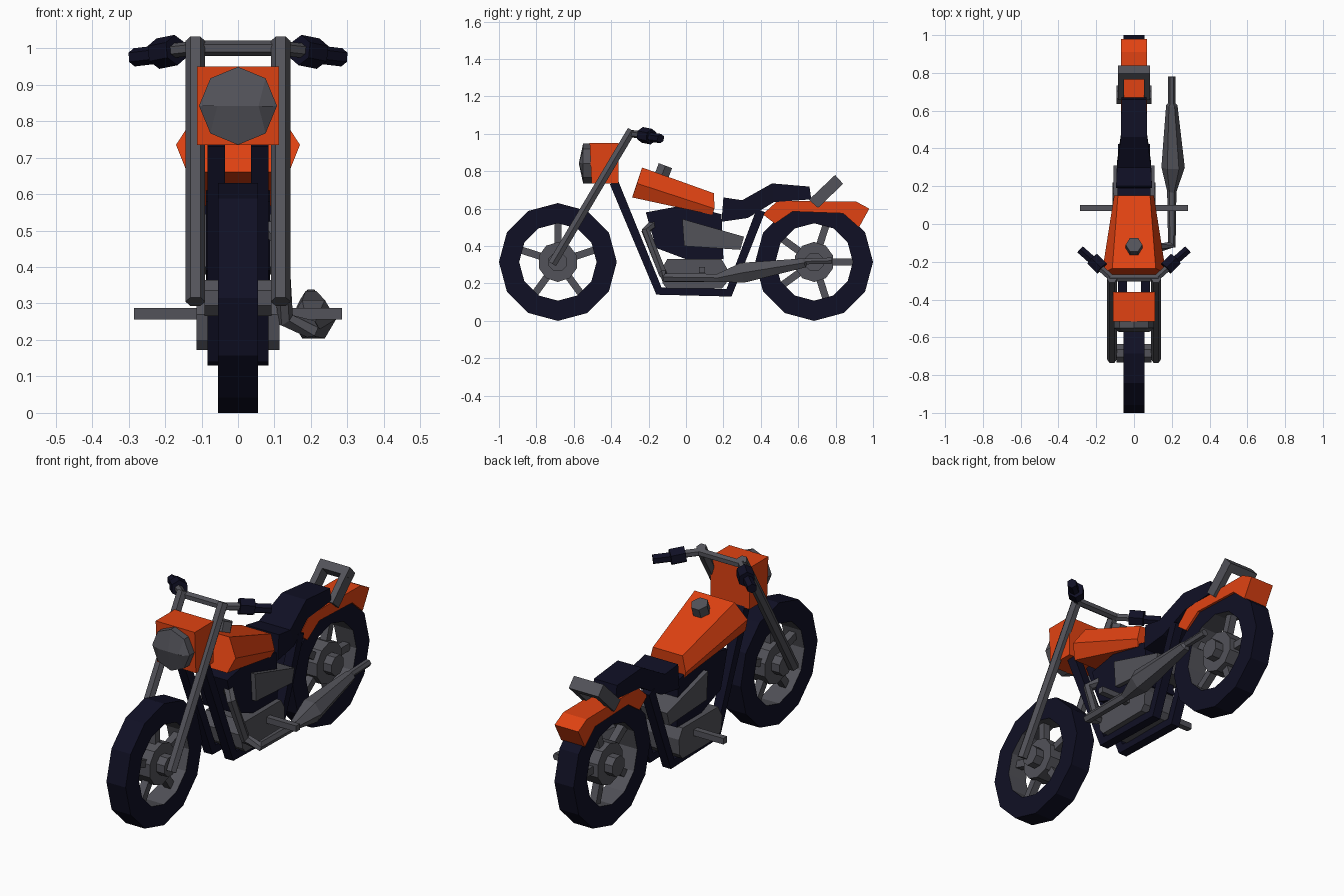
import bpy, bmesh
from math import sin, cos, pi, radians
from mathutils import Vector

if "Cube" in bpy.data.objects:
    bpy.data.objects.remove(bpy.data.objects["Cube"], do_unlink=True)


def material(name, rgb):
    m = bpy.data.materials.new(name)
    m.use_nodes = True
    m.diffuse_color = (*rgb, 1)
    m.node_tree.nodes["Principled BSDF"].inputs["Base Color"].default_value = (*rgb, 1)
    return m


ORANGE = material("orange paint", (0.75, 0.055, 0.006))
BLACK = material("navy black", (0.005, 0.005, 0.018))
METAL = material("grey metal", (0.085, 0.085, 0.1))


def finish(name, bm, *mats):
    bmesh.ops.recalc_face_normals(bm, faces=bm.faces)
    me = bpy.data.meshes.new(name)
    bm.to_mesh(me)
    bm.free()
    for m in mats:
        me.materials.append(m)
    ob = bpy.data.objects.new(name, me)
    bpy.context.collection.objects.link(ob)
    return ob


def loft(name, rings, mat):
    """Skin a list of equal-sized rings and cap both ends."""
    bm = bmesh.new()
    rows = [[bm.verts.new(p) for p in ring] for ring in rings]
    n = len(rows[0])
    for a, b in zip(rows, rows[1:]):
        for i in range(n):
            j = (i + 1) % n
            bm.faces.new((a[i], a[j], b[j], b[i]))
    bm.faces.new(rows[0])
    bm.faces.new(rows[-1][::-1])
    return finish(name, bm, mat)


def slab(name, sections, mat, cx=0):
    """Sections are (top y, top z, bottom y, bottom z, half width)."""
    return loft(name, [[(cx - w, yt, zt), (cx + w, yt, zt), (cx + w, yb, zb), (cx - w, yb, zb)]
                       for yt, zt, yb, zb, w in sections], mat)


def tube(name, points, radii, mat, sides=6, phase=0.0):
    pts = [Vector(p) for p in points]
    if not isinstance(radii, (list, tuple)):
        radii = [radii] * len(pts)
    span = (pts[-1] - pts[0]).normalized()
    ref = Vector((0, 0, 1)) if abs(span.x) > 0.6 else Vector((1, 0, 0))
    rings = []
    for k, p in enumerate(pts):
        t = Vector()
        if k > 0:
            t += (p - pts[k - 1]).normalized()
        if k < len(pts) - 1:
            t += (pts[k + 1] - p).normalized()
        t.normalize()
        u = (ref - t * ref.dot(t)).normalized()
        v = t.cross(u)
        angles = [phase + 2 * pi * i / sides for i in range(sides)]
        rings.append([p + radii[k] * (u * cos(a) + v * sin(a)) for a in angles])
    return loft(name, rings, mat)


# Wheels: tyre ring with metal inner face, hub, boss and five spokes
def wheel(name, y, first_spoke):
    z, outer, inner, half = 0.315, 0.315, 0.207, 0.055
    bm = bmesh.new()
    rows = []
    for i in range(12):
        a = 2 * pi * i / 12
        rows.append([bm.verts.new((x, y + r * cos(a), z + r * sin(a)))
                     for x, r in ((-half, outer), (half, outer), (half, inner), (-half, inner))])
    for i in range(12):
        a, b = rows[i], rows[(i + 1) % 12]
        for j in range(4):
            f = bm.faces.new((a[j], a[(j + 1) % 4], b[(j + 1) % 4], b[j]))
            f.material_index = 1 if j == 2 else 0
    finish(name + "_tyre", bm, BLACK, METAL)
    tube(name + "_hub", [(-0.045, y, z), (0.045, y, z)], 0.107, METAL, 10)
    tube(name + "_axle_boss", [(-0.092, y, z), (0.092, y, z)], 0.053, METAL, 8, pi / 8)
    for i in range(5):
        a = radians(first_spoke + 72 * i)
        tube(f"{name}_spoke_{i + 1}", [(0, y + r * cos(a), z + r * sin(a)) for r in (0.08, 0.215)],
             0.027, METAL, 4, pi / 4)


wheel("front_wheel", -0.685, 90)
wheel("rear_wheel", 0.685, 0)

# Mirrored parts
for s, side in ((1, "left"), (-1, "right")):
    tube(side + "_fork", [(s * 0.117, -0.715, 0.305), (s * 0.117, -0.29, 1.02)], 0.027, METAL)
    tube(side + "_frame_tube",
         [(s * 0.06, -0.385, 0.74), (s * 0.06, -0.145, 0.16), (s * 0.06, 0.23, 0.15),
          (s * 0.06, 0.4, 0.59)], 0.034, BLACK, 4, pi / 4)
    tube(side + "_handlebar_end", [(s * 0.12, -0.285, 1.0), (s * 0.21, -0.205, 0.99)], 0.02, METAL)
    tube(side + "_lever_block", [(s * 0.17, -0.235, 0.995), (s * 0.22, -0.185, 0.985)],
         0.042, BLACK)
    tube(side + "_grip", [(s * 0.2, -0.21, 0.985), (s * 0.285, -0.135, 0.975)], 0.025, BLACK)
    tube(side + "_footpeg", [(s * 0.1, 0.085, 0.272), (s * 0.285, 0.085, 0.272)], 0.022, METAL,
         4, pi / 4)
    slab(side + "_backrest_leg", [(0.657, 0.647, 0.706, 0.604, 0.016),
                                  (0.797, 0.78, 0.84, 0.733, 0.016)], METAL, s * 0.068)

slab("backrest_crossbar", [(0.765, 0.75, 0.808, 0.703, 0.085),
                           (0.797, 0.78, 0.84, 0.733, 0.085)], METAL)
tube("handlebar", [(-0.13, -0.285, 1.0), (0.13, -0.285, 1.0)], 0.021, METAL)

# Headlight with stepped lens
slab("headlight_housing", [(-0.515, 0.95, -0.505, 0.735, 0.112),
                           (-0.36, 0.95, -0.36, 0.735, 0.112)], ORANGE)
tube("headlight", [(0, y, 0.842) for y in (-0.48, -0.55, -0.573, -0.555)],
     [0.107, 0.107, 0.08, 0.06], METAL, 8)


# Fuel tank: hexagonal section tapering to the back
def tank_ring(top, mid, low):
    return [(-top[0], *top[1:]), top, mid, low, (-low[0], *low[1:]), (-mid[0], *mid[1:])]


loft("fuel_tank", [tank_ring((0.115, -0.235, 0.82), (0.17, -0.262, 0.735), (0.14, -0.288, 0.66)),
                   tank_ring((0.085, 0.15, 0.682), (0.105, 0.152, 0.6), (0.09, 0.14, 0.567))],
     ORANGE)
tube("fuel_cap", [(0, -0.14, 0.75), (0, -0.11, 0.83)], 0.044, METAL)

# Engine
slab("front_cylinder", [(-0.215, 0.58, -0.16, 0.39, 0.088), (0.0, 0.62, 0.0, 0.33, 0.088)], BLACK)
slab("rear_cylinder", [(0.0, 0.62, 0.0, 0.33, 0.088), (0.19, 0.57, 0.2, 0.33, 0.088)], BLACK)
slab("engine_cover", [(-0.02, 0.545, -0.01, 0.4, 0.112), (0.31, 0.45, 0.29, 0.38, 0.108)], METAL)
slab("crankcase", [(-0.135, 0.27, -0.125, 0.2, 0.114), (-0.1, 0.33, -0.1, 0.172, 0.114),
                   (0.19, 0.33, 0.19, 0.172, 0.114), (0.22, 0.28, 0.215, 0.2, 0.114)], METAL)

# Exhaust on one side only
tube("exhaust_pipe", [(0.07, -0.18, 0.515), (0.115, -0.215, 0.48), (0.13, -0.125, 0.255),
                      (0.2, -0.11, 0.23), (0.2, 0.2, 0.23)], 0.025, METAL)
tube("muffler", [(0.2, 0.17, 0.23), (0.207, 0.3, 0.257), (0.2, 0.63, 0.31), (0.2, 0.64, 0.318),
                 (0.2, 0.78, 0.322)], [0.024, 0.062, 0.03, 0.019, 0.019], METAL)

# Seat and rear fender
slab("seat", [(0.2, 0.66, 0.19, 0.53, 0.095), (0.3, 0.645, 0.33, 0.55, 0.09),
              (0.46, 0.735, 0.47, 0.635, 0.07), (0.66, 0.718, 0.67, 0.65, 0.066)], BLACK)
slab("rear_fender", [(0.41, 0.57, 0.475, 0.52, 0.066), (0.49, 0.642, 0.57, 0.585, 0.068),
                     (0.91, 0.638, 0.84, 0.575, 0.068), (0.98, 0.6, 0.925, 0.5, 0.068)], ORANGE)
